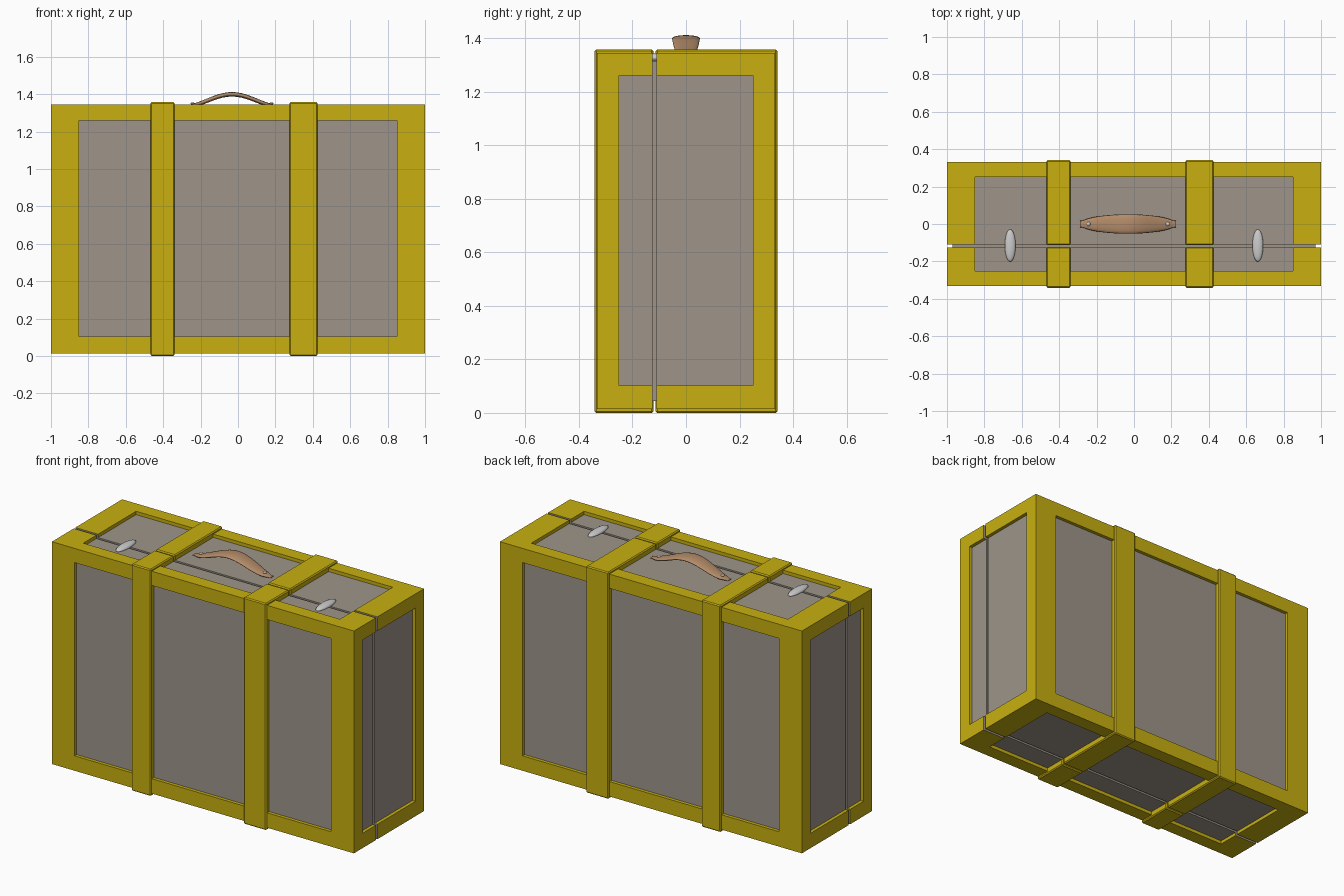
import bpy, bmesh, math
from mathutils import Vector, Matrix

if "Cube" in bpy.data.objects:
    bpy.data.objects.remove(bpy.data.objects["Cube"])

HX, HY, Z0, Z1 = 1.0, 0.332, 0.014, 1.345
SEAM = (-0.125, -0.11)
DEPTH = 0.02


def material(name, rgb):
    m = bpy.data.materials.new(name)
    m.diffuse_color = (*rgb, 1)
    m.use_nodes = True
    m.node_tree.nodes["Principled BSDF"].inputs["Base Color"].default_value = m.diffuse_color
    return m


yellow = material("yellow_trim", (0.58, 0.434, 0.005))
grey = material("panel_grey", (0.342, 0.30, 0.254))
brown = material("leather_brown", (0.456, 0.262, 0.141))


def finish(bm, name, *mats, smooth=False):
    bmesh.ops.recalc_face_normals(bm, faces=bm.faces)
    for f in bm.faces:
        f.smooth = smooth
    me = bpy.data.meshes.new(name)
    bm.to_mesh(me)
    bm.free()
    for m in mats:
        me.materials.append(m)
    ob = bpy.data.objects.new(name, me)
    bpy.context.collection.objects.link(ob)
    return ob


def box_mesh(lo, hi):
    lo, hi = Vector(lo), Vector(hi)
    bm = bmesh.new()
    size = hi - lo
    bmesh.ops.create_cube(bm, size=1, matrix=Matrix.Translation((lo + hi) / 2) @ Matrix.Diagonal((*size, 1)))
    return bm


def cut(bm, co, no, **kw):
    bmesh.ops.bisect_plane(bm, geom=bm.verts[:] + bm.edges[:] + bm.faces[:],
                           plane_co=co, plane_no=no, **kw)


# Case half: framed box with recessed grey panels, trimmed at the seam
def case_half(name, seam_y, side):
    bm = box_mesh((-HX, -HY, Z0), (HX, HY, Z1))
    for axis, values in enumerate(((-0.85, 0.85), (-0.25, 0.25), (0.103, 1.26))):
        no = Vector((0, 0, 0))
        no[axis] = 1
        for v in values:
            cut(bm, no * v, no)
    bm.normal_update()
    centre = Vector((0, 0, (Z0 + Z1) / 2))
    panels = []
    for f in bm.faces:
        d = f.calc_center_median() - centre
        if sum(abs(c) < 0.05 for c in d) == 2:
            panels.append(f)
    for f in panels:
        f.material_index = 1
    walls = bmesh.ops.inset_individual(bm, faces=panels, thickness=0, depth=-DEPTH)["faces"]
    for f in walls:
        f.material_index = 0
    for f in panels:
        f.material_index = 1
    cut(bm, (0, seam_y, 0), (0, side, 0), clear_outer=True)
    bmesh.ops.holes_fill(bm, edges=[e for e in bm.edges if e.is_boundary], sides=0)
    return finish(bm, name, yellow, grey)


case_half("front_lid", SEAM[0], 1)
case_half("rear_body", SEAM[1], -1)

# Grey lining visible inside the seam
finish(box_mesh((-0.97, -0.14, 0.045), (0.97, -0.10, 1.315)), "seam_lining", grey)

# Straps, split at the seam
for side, x0, x1 in (("left", -0.468, -0.339), ("right", 0.275, 0.425)):
    for part, y0, y1 in (("front", -0.341, SEAM[0] + 0.003), ("rear", SEAM[1] - 0.003, 0.341)):
        bm = box_mesh((x0, y0, 0), (x1, y1, 1.357))
        bmesh.ops.bevel(bm, geom=bm.edges[:], offset=0.006, segments=1, affect='EDGES')
        finish(bm, f"{side}_strap_{part}", yellow)

# Handle: arched leather grip, wide in the middle and tapered to the ends
bm = bmesh.new()
rings = []
N, S = 32, 16
for i in range(N + 1):
    t = -math.cos(math.pi * i / N)
    x = -0.032 + 0.257 * t
    z = 1.334 + 0.065 * math.cos(math.pi * t / 2) ** 2
    w = 0.052 * max(0.12, 1 - t * t) ** 0.5
    h = 0.012 * max(0.15, 1 - t ** 6)
    ring = []
    for k in range(S):
        a = 2 * math.pi * k / S
        ring.append(bm.verts.new((x, w * math.cos(a), z + h * math.sin(a))))
    rings.append(ring)
for a, b in zip(rings, rings[1:]):
    for k in range(S):
        bm.faces.new((a[k], a[(k + 1) % S], b[(k + 1) % S], b[k]))
bm.faces.new(rings[0])
bm.faces.new(rings[-1])
finish(bm, "handle", brown, smooth=True)


def flat_sphere(name, loc, scale):
    bm = bmesh.new()
    bmesh.ops.create_uvsphere(bm, u_segments=24, v_segments=12, radius=1,
                              matrix=Matrix.Translation(loc) @ Matrix.Diagonal((*scale, 1)))
    finish(bm, name, smooth=True)


# Handle rivets and oval latches
for side, s in (("left", -1), ("right", 1)):
    flat_sphere(f"{side}_rivet", (-0.032 + s * 0.212, 0, 1.35), (0.011, 0.011, 0.006))
    flat_sphere(f"{side}_latch", (s * 0.662, -0.115, 1.327), (0.029, 0.087, 0.016))
